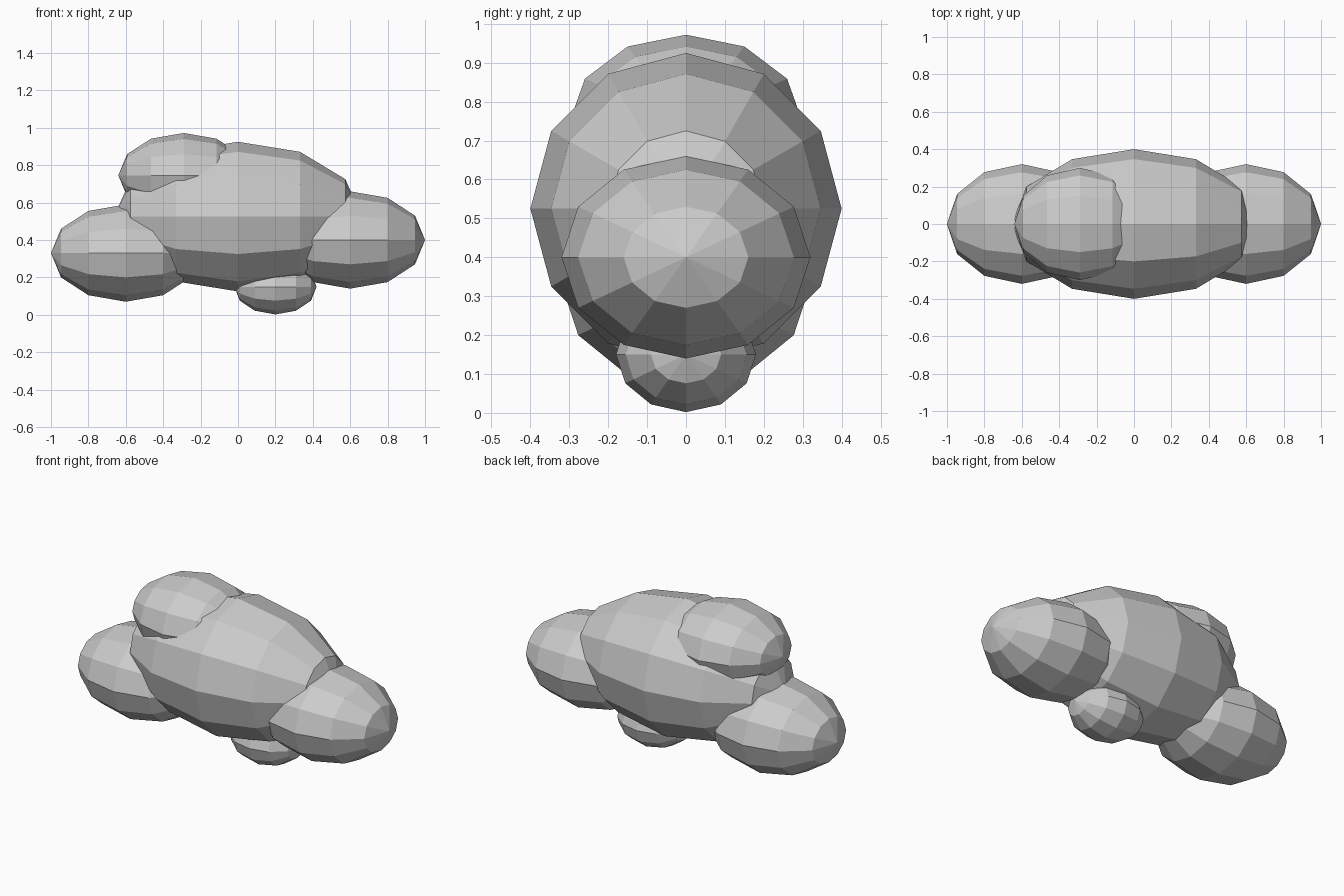
import bpy, bmesh
from math import radians
from mathutils import Matrix

if "Cube" in bpy.data.objects:
    bpy.data.objects.remove(bpy.data.objects["Cube"])


def puff(name, center, radii):
    """Faceted ellipsoid, poles along x, 12 sides and 6 bands."""
    bm = bmesh.new()
    bmesh.ops.create_uvsphere(bm, u_segments=12, v_segments=6, radius=1)
    bm.transform(Matrix.Diagonal((*radii, 1)) @ Matrix.Rotation(radians(90), 4, 'Y'))
    mesh = bpy.data.meshes.new(name)
    bm.to_mesh(mesh)
    bm.free()
    obj = bpy.data.objects.new(name, mesh)
    obj.location = center
    bpy.context.collection.objects.link(obj)
    return obj


# Large body and the four smaller lumps of the cloud
puff("cloud_body", (0, 0, 0.525), (0.663, 0.4, 0.4))
puff("cloud_right_puff", (0.6, 0, 0.4), (0.4, 0.32, 0.26))
puff("cloud_left_puff", (-0.6, 0, 0.33), (0.4, 0.32, 0.26))
puff("cloud_top_puff", (-0.29, 0, 0.746), (0.35, 0.3, 0.226))
puff("cloud_bottom_puff", (0.2, 0, 0.15), (0.22, 0.18, 0.148))
